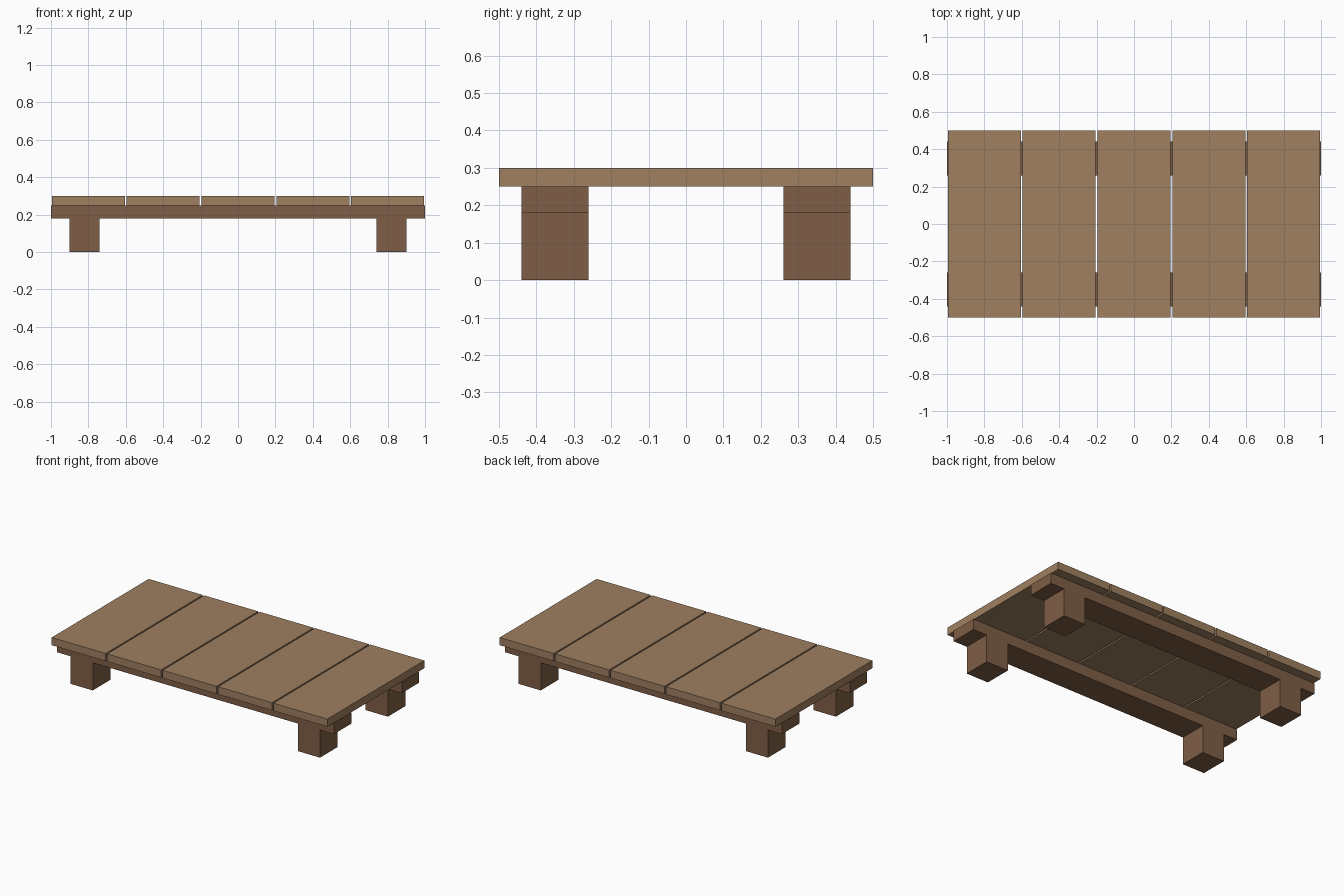
import bpy

if "Cube" in bpy.data.objects:
    bpy.data.objects.remove(bpy.data.objects["Cube"])


def make_material(name, color):
    mat = bpy.data.materials.new(name)
    mat.diffuse_color = (*color, 1.0)
    mat.use_nodes = True
    mat.node_tree.nodes["Principled BSDF"].inputs["Base Color"].default_value = mat.diffuse_color
    return mat


def box(name, center, size, mat):
    bpy.ops.mesh.primitive_cube_add(size=1, location=center)
    obj = bpy.context.object
    obj.name = name
    obj.scale = size
    bpy.ops.object.transform_apply(location=False, rotation=False, scale=True)
    obj.data.materials.append(mat)
    return obj


light_wood = make_material("light_wood", (0.345, 0.214, 0.117))
dark_wood = make_material("dark_wood", (0.212, 0.112, 0.061))

# Deck of five boards with narrow gaps
for i in range(5):
    box(f"deck_board_{i + 1}", (-0.8 + 0.4 * i, 0, 0.275), (0.39, 1.0, 0.05), light_wood)

for y, side in ((-0.35, "front"), (0.35, "back")):
    # Long beam under the boards
    box(f"{side}_beam", (0, y, 0.215), (2.0, 0.18, 0.07), dark_wood)
    # Block feet under each end of the beam
    for x, end in ((-0.82, "left"), (0.82, "right")):
        box(f"{side}_{end}_foot", (x, y, 0.09), (0.16, 0.18, 0.18), dark_wood)
